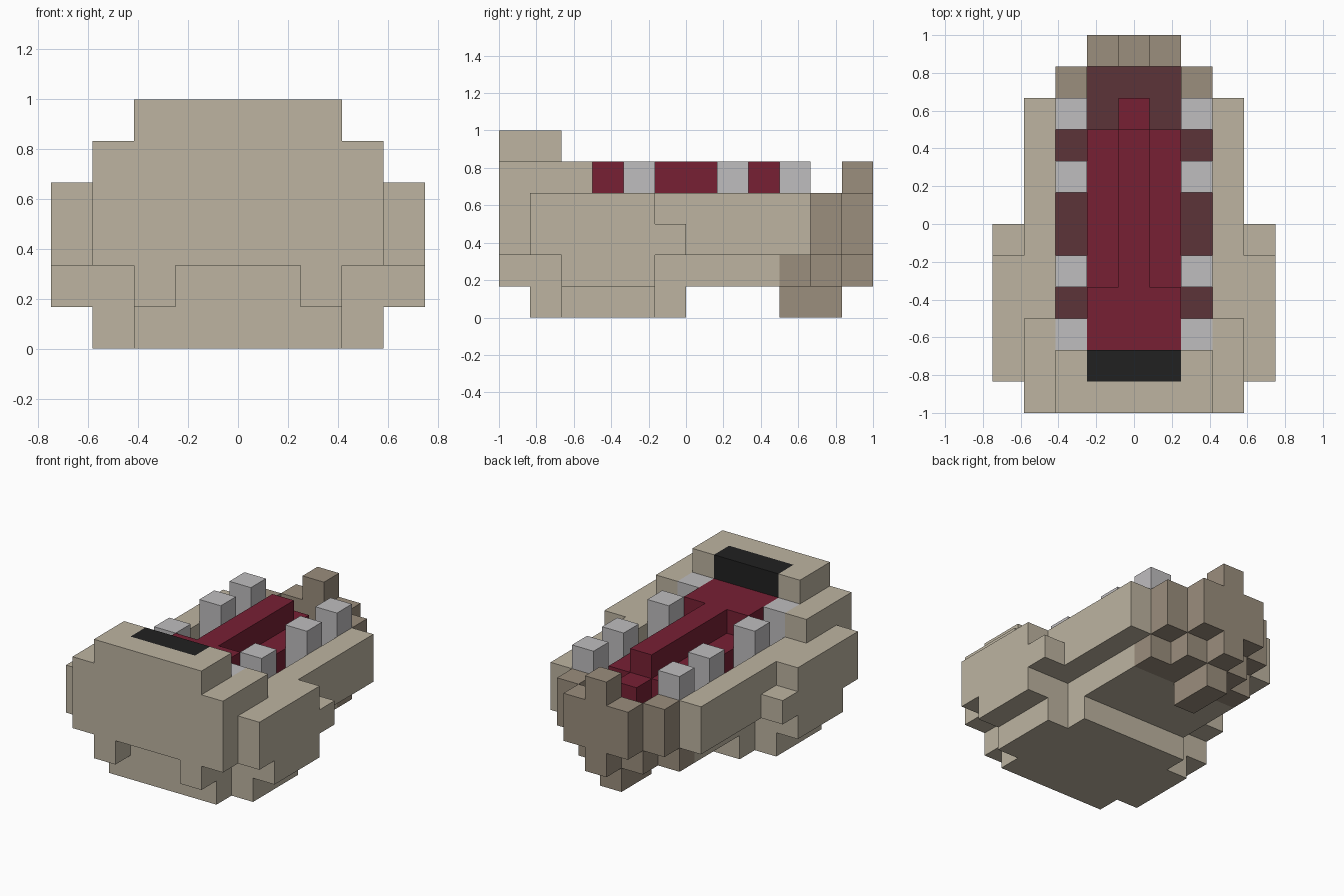
import bpy
import bmesh
from mathutils import Vector

if "Cube" in bpy.data.objects:
    bpy.data.objects.remove(bpy.data.objects["Cube"], do_unlink=True)

U = 1 / 6  # edge of one block


def material(name, hex_code):
    def lin(c):
        return c / 12.92 if c <= 0.04045 else ((c + 0.055) / 1.055) ** 2.4
    rgb = [lin(int(hex_code[i:i + 2], 16) / 255) for i in (0, 2, 4)]
    m = bpy.data.materials.new(name)
    m.use_nodes = True
    m.diffuse_color = (*rgb, 1)
    bsdf = next(n for n in m.node_tree.nodes if n.type == 'BSDF_PRINCIPLED')
    bsdf.inputs["Base Color"].default_value = (*rgb, 1)
    bsdf.inputs["Roughness"].default_value = 0.9
    return m


beige = material("beige", "BDB4A1")
taupe = material("taupe", "9B8E7D")
grey = material("tooth grey", "BFBDBF")
red = material("tongue red", "772034")
dark_red = material("dark red", "5C3338")
black = material("black", "212121")


def blocks(name, mat, boxes):
    """Mirrored boxes (|x| first, last, y start, end, z start, end) fused into one skin."""
    cells = set()
    for a0, a1, y0, y1, z0, z1 in boxes:
        for a in range(a0, a1 + 1):
            for y in range(y0, y1):
                for z in range(z0, z1):
                    cells |= {(a, y, z), (-a, y, z)}
    bm = bmesh.new()
    verts = {}

    def vert(p):
        if p not in verts:
            verts[p] = bm.verts.new(((p[0] - 0.5) * U, p[1] * U - 1, p[2] * U))
        return verts[p]

    for cell in sorted(cells):
        for axis in range(3):
            for side in (0, 1):
                near = list(cell)
                near[axis] += 2 * side - 1
                if tuple(near) in cells:
                    continue
                u, v = (axis + 1) % 3, (axis + 2) % 3
                loop = []
                for du, dv in ((0, 0), (1, 0), (1, 1), (0, 1)):
                    p = list(cell)
                    p[axis] += side
                    p[u] += du
                    p[v] += dv
                    loop.append(vert(tuple(p)))
                bm.faces.new(loop if side else loop[::-1])
    # merge the flat squares into whole faces
    bmesh.ops.dissolve_limit(bm, angle_limit=0.01, verts=bm.verts[:], edges=bm.edges[:])
    mesh = bpy.data.meshes.new(name)
    bm.to_mesh(mesh)
    bm.free()
    mesh.materials.append(mat)
    obj = bpy.data.objects.new(name, mesh)
    bpy.context.collection.objects.link(obj)
    return obj


# Front wall, its raised top and the two small tabs below
blocks("front_wall", beige, [
    (0, 3, 0, 1, 2, 5), (0, 2, 1, 2, 2, 5), (3, 3, 1, 3, 2, 5),
    (0, 2, 0, 1, 5, 6), (2, 2, 1, 2, 5, 6), (2, 2, 0, 1, 1, 2)])

# Long side rims
blocks("side_rims", beige, [(3, 3, 3, 10, 2, 4)])

# Outer cheek plates
blocks("cheek_plates", beige, [
    (4, 4, 1, 5, 2, 4), (4, 4, 5, 6, 2, 3), (3, 4, 2, 5, 1, 2)])

# Stepped underside
blocks("underside", beige, [
    (0, 2, 1, 9, 1, 2), (0, 2, 1, 6, 0, 1), (3, 3, 2, 5, 0, 1)])

# Stepped back wall with its centre post and lower keel
blocks("back_wall", taupe, [
    (2, 2, 10, 11, 2, 4), (0, 1, 11, 12, 2, 4), (0, 0, 11, 12, 4, 5),
    (0, 2, 9, 10, 1, 2), (0, 1, 10, 11, 1, 2), (0, 0, 11, 12, 1, 2),
    (0, 0, 9, 11, 0, 1)])

# Mouth interior
blocks("mouth_floor", dark_red, [(0, 2, 2, 10, 2, 3), (0, 1, 10, 11, 2, 3)])
blocks("tongue", red, [
    (0, 1, 2, 4, 3, 5), (0, 1, 4, 9, 3, 4), (0, 0, 4, 9, 4, 5), (0, 0, 9, 10, 3, 4)])
blocks("throat_block", black, [(0, 1, 1, 2, 5, 6)])

# Pairs of teeth
for n, y in enumerate((2, 4, 7, 9), 1):
    blocks(f"teeth_pair_{n}", grey, [(2, 2, y, y + 1, 3, 5)])
